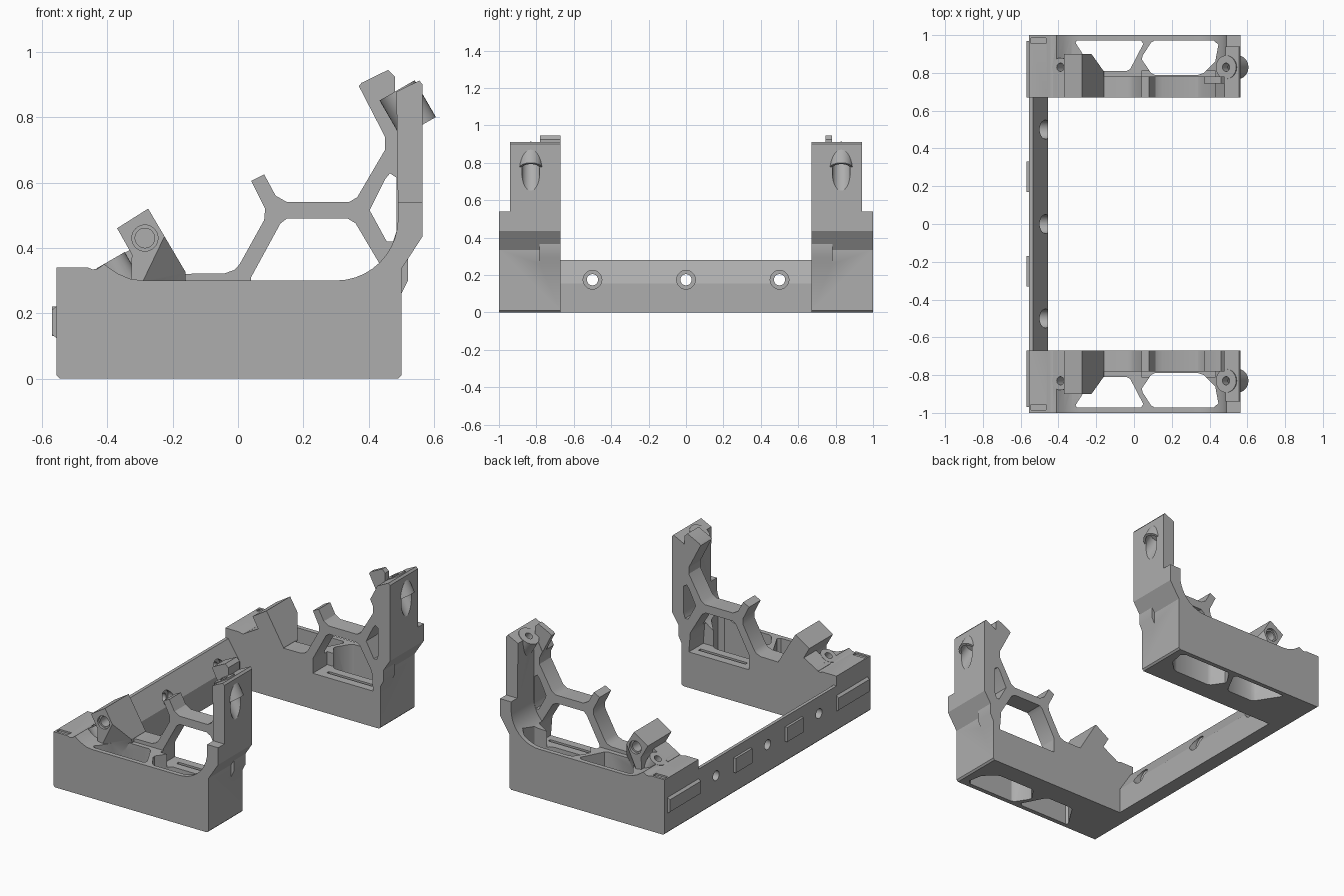
import bpy, bmesh, math
from mathutils import Vector, Matrix

cube = bpy.data.objects.get("Cube")
if cube:
    bpy.data.objects.remove(cube, do_unlink=True)

grey = bpy.data.materials.new("plain_grey")
grey.use_nodes = True
tone = (0.42, 0.42, 0.42, 1)
grey.diffuse_color = tone
grey.node_tree.nodes["Principled BSDF"].inputs["Base Color"].default_value = tone


def finish(name, bm):
    bmesh.ops.recalc_face_normals(bm, faces=bm.faces[:])
    me = bpy.data.meshes.new(name)
    bm.to_mesh(me)
    bm.free()
    me.materials.append(grey)
    ob = bpy.data.objects.new(name, me)
    bpy.context.collection.objects.link(ob)
    return ob


def prism(name, pts, lo, hi, axis="y", cut=None):
    """Extrude a profile: (x, z) along y, or (x, y) along z."""
    bm = bmesh.new()
    place = (lambda p, d: (p[0], d, p[1])) if axis == "y" else (lambda p, d: (p[0], p[1], d))
    face = bm.faces.new([bm.verts.new(place(p, lo)) for p in pts])
    new = bmesh.ops.extrude_face_region(bm, geom=[face])["geom"]
    shift = Vector(place((0, 0), hi - lo))
    bmesh.ops.translate(bm, vec=shift, verts=[v for v in new if isinstance(v, bmesh.types.BMVert)])
    if cut:
        point, normal = cut
        bmesh.ops.bisect_plane(bm, geom=bm.verts[:] + bm.edges[:] + bm.faces[:],
                               plane_co=point, plane_no=normal, clear_outer=True)
        bmesh.ops.holes_fill(bm, edges=[e for e in bm.edges if e.is_boundary])
    return finish(name, bm)


def box(name, x0, x1, y0, y1, z0, z1):
    return prism(name, [(x0, z0), (x1, z0), (x1, z1), (x0, z1)], y0, y1)


def rod(name, start, end, r1, r2=None):
    bm = bmesh.new()
    a, b = Vector(start), Vector(end)
    turn = (b - a).to_track_quat("Z", "Y").to_matrix().to_4x4()
    bmesh.ops.create_cone(bm, cap_ends=True, segments=32, radius1=r1, radius2=r1 if r2 is None else r2,
                          depth=(b - a).length, matrix=Matrix.Translation((a + b) / 2) @ turn)
    return finish(name, bm)


def combine(target, others, op):
    for other in others:
        mod = target.modifiers.new(op, "BOOLEAN")
        mod.operation, mod.solver, mod.object = op, "EXACT", other
        bpy.context.view_layer.objects.active = target
        bpy.ops.object.modifier_apply(modifier=mod.name)
        bpy.data.objects.remove(other, do_unlink=True)


def shade(ob):
    bpy.ops.object.select_all(action="DESELECT")
    ob.select_set(True)
    bpy.context.view_layer.objects.active = ob
    bpy.ops.object.shade_smooth_by_angle(angle=math.radians(30))


INNER, OUTER = -0.67, -1.0

# End bracket body with a swept rise into the upright
arc = [(0.3 + 0.19 * math.sin(math.radians(a)), 0.49 - 0.19 * math.cos(math.radians(a)))
       for a in range(0, 91, 9)]
profile = [(-.545, 0), (.49, 0), (.5, .01), (.5, .335), (.565, .435), (.565, .54), (.49, .54)]
profile += arc[::-1]
profile += [(-.29, .3), (-.33, .305), (-.37, .322), (-.41, .35), (-.43, .336), (-.445, .334),
            (-.46, .34), (-.555, .34), (-.555, .01)]
bracket = prism("end_bracket", profile, OUTER, INNER)

# Through pockets either side of the diagonal rib
pocket_a = [(-.31, -.96), (-.3, -.972), (.035, -.972), (.05, -.955), (-.02, -.82), (-.04, -.81),
            (-.2, -.81), (-.22, -.82)]
pocket_b = [(.11, -.972), (.42, -.972), (.447, -.95), (.43, -.86), (.37, -.8), (.34, -.79),
            (.11, -.79), (.09, -.8), (.042, -.87), (.045, -.89), (.09, -.96)]
combine(bracket, [prism("pocket_cut", p, -.1, .9, "z") for p in (pocket_a, pocket_b)], "DIFFERENCE")

# Inner truss with its two windows
truss = prism("truss", [
    (-.2, .2), (-.2, .32), (-.04, .322), (-.01, .333), (.005, .35), (.08, .485), (.083, .52),
    (.04, .605), (.08, .625), (.115, .56), (.15, .54), (.34, .54), (.365, .555), (.45, .7),
    (.45, .74), (.43, .78), (.48, .875), (.52, .875), (.52, .3), (.47, .2)], -.782, INNER)
combine(bracket, [truss], "UNION")
windows = [[(.04, .22), (.04, .31), (.13, .475), (.15, .49), (.335, .49), (.36, .475), (.44, .34),
            (.45, .22)],
           [(.403, .515), (.45, .61), (.465, .628), (.485, .615), (.485, .45), (.475, .42), (.455, .42)]]
combine(bracket, [prism("window_cut", w, -.81, -.6) for w in windows]
        + [box("sill_slot_cut", .1, .42, -.74, -.72, .12, .25)], "DIFFERENCE")

# Upright, tilted screw bosses and tilted block with its undercut corner
upright = prism("upright", [(.49, .5), (.565, .5), (.565, .9), (.555, .912), (.485, .878)], -.94, INNER)
tilt = Vector((.5, 0, -.866))
screw_top, screw_low = Vector((.487, -.83, .882)), Vector((-.39, -.83, .362))
top_boss = rod("top_boss", screw_top, screw_top + tilt * .13, .062)
low_boss = rod("low_boss", screw_low, screw_low + tilt * .09, .05)
ramp = prism("ramp", [(-.43, .3), (-.43, .338), (-.32, .4), (-.3, .25)], -.79, INNER)
a, b, c = Vector((-.225, -.9, .435)), Vector((-.29, -.9, .3)), Vector((-.16, -.81, .33))
block = prism("tilted_block", [(-.33, .18), (-.16, .18), (-.16, .325), (-.275, .52), (-.37, .46),
                               (-.325, .38)], -.9, INNER, cut=(a, (b - a).cross(c - a).normalized()))
combine(bracket, [upright, top_boss, low_boss, ramp, block], "UNION")

# Screw holes, counterbores and a shallow corner notch
combine(bracket, [
    rod("hole_cut", screw_top - tilt * .1, screw_top + tilt * .3, .022),
    rod("bore_cut", screw_top + tilt * .06, screw_top + tilt * .5, .048),
    rod("hole_cut", screw_low - tilt * .06, screw_low + tilt * .14, .022),
    rod("hole_cut", (-.285, -.95, .43), (-.285, -.8, .43), .03),
    rod("bore_cut", (-.285, -.95, .43), (-.285, -.885, .43), .04),
    box("notch_cut", -.545, -.465, -.985, -.955, .33, .4)], "DIFFERENCE")

# Raised ridge on the bracket's end face
ridge = prism("ridge", [(-.55, .12), (-.57, .135), (-.57, .21), (-.55, .225)], -.97, INNER)
combine(bracket, [ridge], "UNION")

# Mirrored bracket on the other end
other = bracket.copy()
other.data = bracket.data.copy()
other.name = "end_bracket_mirrored"
bpy.context.collection.objects.link(other)
other.data.transform(Matrix.Diagonal((1, -1, 1, 1)))
other.data.flip_normals()

# Top prongs: wide on one end, narrow on the other
prong = [(.45, .74), (.37, .895), (.378, .905), (.46, .945), (.48, .925), (.48, .8)]
prongs = [prism("prong_wide", prong, -.78, INNER), prism("prong_narrow", prong, .745, .78)]

# Joining bar with a sloped inner face and countersunk holes
bar = prism("joining_bar", [(-.545, 0), (-.455, 0), (-.455, .155), (-.535, .28), (-.555, .28),
                            (-.555, .01)], -.68, .68)
cuts = []
for y in (-.5, 0, .5):
    cuts.append(rod("bar_hole_cut", (-.7, y, .175), (-.3, y, .175), .03))
    cuts.append(rod("bar_bore_cut", (-.51, y, .175), (-.3, y, .175), .05))
combine(bar, cuts, "DIFFERENCE")

# Raised pads on the bar's outside
pads = [box("bar_pad", -.57, -.55, y - .08, y + .08, .13, .22) for y in (-.25, .25)]

for ob in [bracket, other, bar] + prongs + pads:
    shade(ob)
